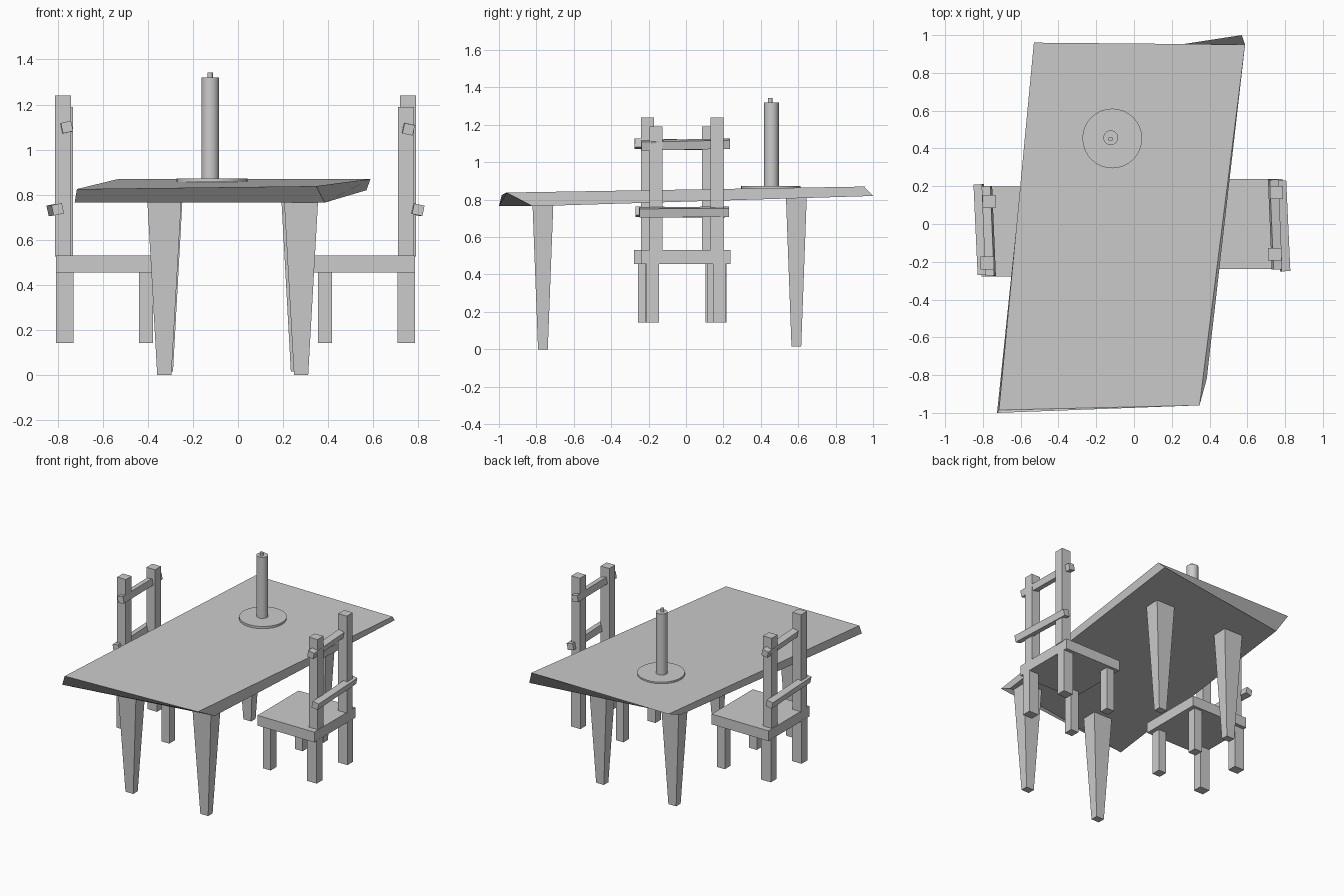
import bpy, math
from mathutils import Vector, Matrix

if "Cube" in bpy.data.objects:
    bpy.data.objects.remove(bpy.data.objects["Cube"])


def hexahedron(name, bottom, top):
    """Solid from a lower and an upper loop of four points."""
    faces = [(3, 2, 1, 0), (4, 5, 6, 7)]
    faces += [(i, (i + 1) % 4, (i + 1) % 4 + 4, i + 4) for i in range(4)]
    me = bpy.data.meshes.new(name)
    me.from_pydata(bottom + top, [], faces)
    ob = bpy.data.objects.new(name, me)
    bpy.context.collection.objects.link(ob)
    return ob


def rect(x, y, z, w, d):
    return [(x + sx * w / 2, y + sy * d / 2, z)
            for sx, sy in ((-1, -1), (1, -1), (1, 1), (-1, 1))]


def box(name, x, y, z0, z1, w, d):
    return hexahedron(name, rect(x, y, z0, w, d), rect(x, y, z1, w, d))


def bar(name, a, b, size, roll):
    """Square bar between two points, rolled about its length."""
    a, b = Vector(a), Vector(b)
    ob = hexahedron(name, rect(0, 0, 0, size, size),
                    rect(0, 0, (b - a).length, size, size))
    turn = (b - a).to_track_quat('Z', 'Y').to_matrix().to_4x4()
    ob.data.transform(Matrix.Translation(a) @ turn @ Matrix.Rotation(roll, 4, 'Z'))
    return ob


def cylinder(name, x, y, z0, z1, r, n):
    bpy.ops.mesh.primitive_cylinder_add(vertices=n, radius=r, depth=z1 - z0,
                                        location=(x, y, (z0 + z1) / 2))
    ob = bpy.context.object
    ob.name = name
    bpy.ops.object.shade_smooth_by_angle(angle=math.radians(35))
    return ob


# Skewed table top
hexahedron("table_top",
           [(-0.725, -1.0, 0.765), (0.385, -0.82, 0.765),
            (0.57, 1.0, 0.82), (-0.535, 0.83, 0.815)],
           [(-0.715, -0.985, 0.825), (0.347, -0.96, 0.838),
            (0.588, 0.95, 0.87), (-0.53, 0.96, 0.87)])

# Tapered table legs
for name, x, y, z0, z1 in (("front_left_table_leg", -0.327, -0.765, 0.0, 0.785),
                           ("front_right_table_leg", 0.28, -0.765, 0.0, 0.785),
                           ("back_left_table_leg", -0.32, 0.59, 0.015, 0.825),
                           ("back_right_table_leg", 0.266, 0.59, 0.015, 0.825)):
    hexahedron(name, rect(x, y, z0, 0.063, 0.052), rect(x, y, z1, 0.152, 0.112))

# Candle on its plate
plate = cylinder("candle_plate", -0.115, 0.453, 0.857, 0.873, 0.158, 32)
cylinder("candle", -0.123, 0.457, 0.865, 1.32, 0.039, 24)
cylinder("wick", -0.124, 0.45, 1.31, 1.343, 0.012, 12)


def chair(side, placement):
    parts = [box("seat", 0.555, 0, 0.455, 0.53, 0.46, 0.475)]
    # Legs
    for label, s in (("near", -1), ("far", 1)):
        parts.append(box(f"{label}_inner_leg", 0.386, s * 0.185, 0.143, 0.46, 0.062, 0.065))
        parts.append(box(f"{label}_outer_leg", 0.747, s * 0.178, 0.143, 0.46, 0.078, 0.067))
    # Back posts of unequal height
    parts.append(box("tall_post", 0.755, 0.166, 0.525, 1.24, 0.07, 0.068))
    parts.append(box("short_post", 0.745, -0.16, 0.525, 1.19, 0.07, 0.068))
    # Crooked rails
    parts.append(bar("upper_rail", (0.757, -0.24, 1.09), (0.737, 0.235, 1.1),
                     0.047, math.radians(12)))
    parts.append(bar("lower_rail", (0.80, -0.25, 0.733), (0.778, 0.23, 0.735),
                     0.047, math.radians(12)))
    for p in parts:
        p.name = f"{side}_chair_{p.name}"
        p.data.transform(placement)


chair("right", Matrix())
chair("left", Matrix.Translation((-0.022, -0.04, 0)) @ Matrix.Rotation(math.pi, 4, 'Z'))
